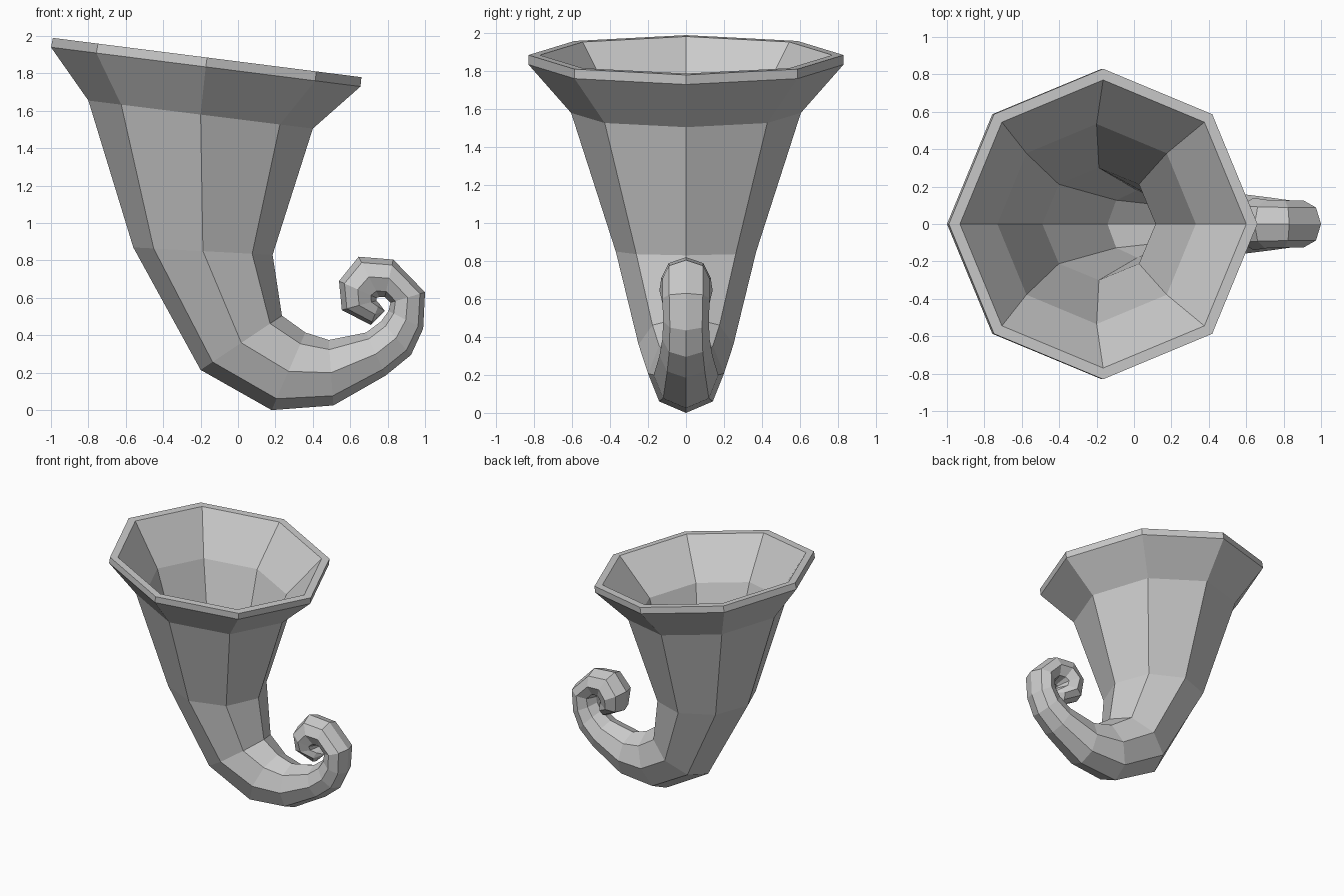
import bpy, bmesh, math
from mathutils import Vector

if "Cube" in bpy.data.objects:
    bpy.data.objects.remove(bpy.data.objects["Cube"])

SIDES = 8
WALL = 0.07

# Each section: outer-bend point (x, z), inner-bend point (x, z), half width in y
sections = [
    ((-0.99, 1.99), (0.66, 1.78), 0.83),    # lip top
    ((-1.00, 1.94), (0.655, 1.73), 0.83),   # lip bottom
    ((-0.80, 1.655), (0.40, 1.505), 0.605),  # neck of the flare
    ((-0.56, 0.87), (0.185, 0.83), 0.37),
    ((-0.20, 0.215), (0.235, 0.505), 0.25),
    ((0.18, 0.00), (0.36, 0.415), 0.20),
    ((0.51, 0.025), (0.485, 0.375), 0.17),
    ((0.79, 0.185), (0.685, 0.415), 0.14),
    ((0.925, 0.295), (0.765, 0.475), 0.125),
    ((0.99, 0.435), (0.805, 0.53), 0.12),
    ((1.00, 0.63), (0.815, 0.575), 0.125),
    ((0.83, 0.805), (0.785, 0.605), 0.125),  # curl
    ((0.645, 0.82), (0.755, 0.605), 0.13),
    ((0.54, 0.69), (0.74, 0.60), 0.14),
    ((0.555, 0.535), (0.74, 0.585), 0.12),
    ((0.71, 0.455), (0.755, 0.57), 0.075),
]
tip = (0.785, 0.53)

bm = bmesh.new()


def ring(section, inset=0.0):
    """Octagonal cross-section, optionally shrunk towards its centre."""
    (ax, az), (bx, bz), width = section
    a, b = Vector((ax, 0, az)), Vector((bx, 0, bz))
    centre, half = (a + b) / 2, (a - b) / 2
    half *= 1 - inset / half.length
    across = Vector((0, width - inset, 0))
    return [bm.verts.new(centre + half * math.cos(t) + across * math.sin(t))
            for t in (2 * math.pi * i / SIDES for i in range(SIDES))]


def bridge(r1, r2):
    for i in range(SIDES):
        j = (i + 1) % SIDES
        bm.faces.new((r1[i], r1[j], r2[j], r2[i]))


# Outer skin, from the lip to the curled tip
outer = [ring(s) for s in sections]
for r1, r2 in zip(outer, outer[1:]):
    bridge(r1, r2)
point = bm.verts.new((tip[0], 0, tip[1]))
for i in range(SIDES):
    bm.faces.new((outer[-1][i], outer[-1][(i + 1) % SIDES], point))

# Hollow inside, from the lip down into the bend
inner = [ring(sections[0], 0.06)] + [ring(s, WALL) for s in sections[2:7]]
bridge(outer[0], inner[0])
for r1, r2 in zip(inner, inner[1:]):
    bridge(r1, r2)
bm.faces.new(inner[-1])

bmesh.ops.recalc_face_normals(bm, faces=bm.faces)
mesh = bpy.data.meshes.new("horn")
bm.to_mesh(mesh)
bm.free()
horn = bpy.data.objects.new("curled_horn", mesh)
bpy.context.collection.objects.link(horn)
